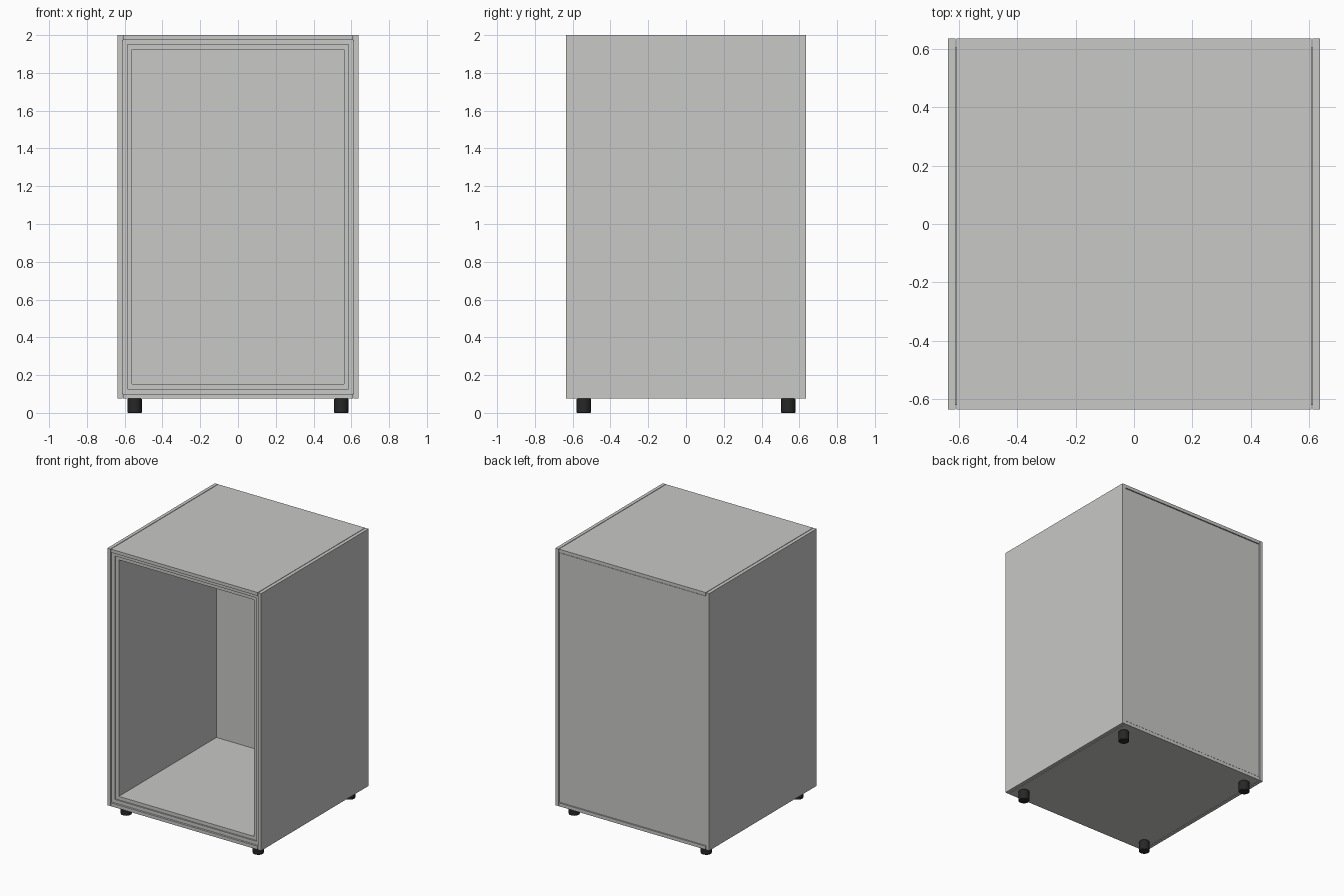
import bpy
import math

if "Cube" in bpy.data.objects:
    bpy.data.objects.remove(bpy.data.objects["Cube"], do_unlink=True)


def material(name, rgb):
    m = bpy.data.materials.new(name)
    m.use_nodes = True
    m.diffuse_color = (*rgb, 1)
    m.node_tree.nodes["Principled BSDF"].inputs["Base Color"].default_value = (*rgb, 1)
    return m


GREY = material("light grey panel", (0.58, 0.58, 0.57))
BLACK = material("black rubber", (0.02, 0.02, 0.02))


def box(name, x0, x1, y0, y1, z0, z1):
    bpy.ops.mesh.primitive_cube_add(
        size=1, location=((x0 + x1) / 2, (y0 + y1) / 2, (z0 + z1) / 2))
    ob = bpy.context.object
    ob.name = name
    ob.scale = (x1 - x0, y1 - y0, z1 - z0)
    bpy.ops.object.transform_apply(location=False, rotation=False, scale=True)
    ob.data.materials.append(GREY)
    return ob


def ring(name, outer, inner, y0, y1):
    """Rectangular frame; outer and inner are (half width, bottom, top)."""
    (ow, ob, ot), (iw, ib, it) = outer, inner
    box(name + "_left", iw, ow, y0, y1, ob, ot)
    box(name + "_right", -ow, -iw, y0, y1, ob, ot)
    box(name + "_bottom", -iw, iw, y0, y1, ob, ib)
    box(name + "_top", -iw, iw, y0, y1, it, ot)


W, D, BASE, TOP = 0.637, 0.635, 0.075, 2.0
T = 0.025          # panel thickness
GAP = 0.004        # shadow gap beside the side panels


def inset(d):
    return (W - d, BASE + d, TOP - d)


# Outer shell
box("left_side_panel", W - T, W, -D, D, BASE, TOP)
box("right_side_panel", -W, T - W, -D, D, BASE, TOP)
inner_w = W - T - GAP
box("top_panel", -inner_w, inner_w, -D, D, TOP - T, TOP)
box("bottom_panel", -inner_w, inner_w, -D, D, BASE, BASE + T)

# Stepped front frame and inner liner
ring("front_frame", inset(T), inset(0.051), -D + 0.015, D - 0.03)
ring("inner_liner", inset(0.051), inset(0.077), -D + 0.025, D - 0.03)

# Back panel closing the liner
w, b, t = inset(T + GAP)
box("back_panel", -w, w, 0.545, D - 0.004, b, t)

# Round feet
for side, x in (("left", 0.547), ("right", -0.547)):
    for end, y in (("front", -0.541), ("back", 0.541)):
        bpy.ops.mesh.primitive_cylinder_add(
            vertices=32, radius=0.038, depth=BASE, location=(x, y, BASE / 2))
        foot = bpy.context.object
        foot.name = f"{end}_{side}_foot"
        foot.data.materials.append(BLACK)
        bevel = foot.modifiers.new("rounded_rim", "BEVEL")
        bevel.width = 0.004
        bevel.segments = 2
        bpy.ops.object.shade_smooth_by_angle(angle=math.radians(40))
